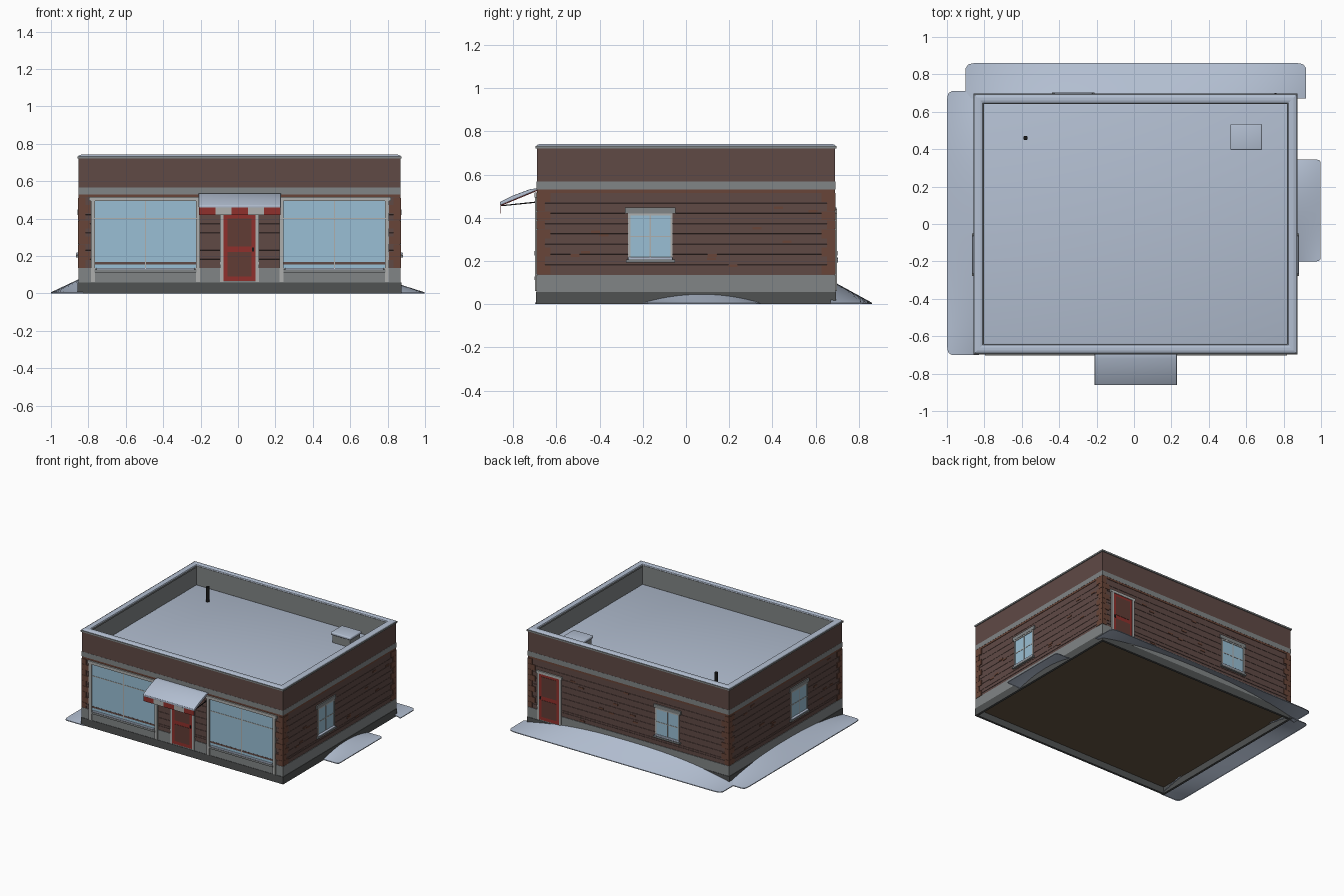
import bpy, bmesh, math, random
from mathutils import Matrix, Vector

if "Cube" in bpy.data.objects:
    bpy.data.objects.remove(bpy.data.objects["Cube"])

random.seed(4)
CX, HX, HY = 0.008, 0.858, 0.688      # wall rectangle: centre x and half sizes


def material(name, r, g, b):
    m = bpy.data.materials.new(name)
    m.diffuse_color = (r, g, b, 1)
    m.use_nodes = True
    m.node_tree.nodes["Principled BSDF"].inputs["Base Color"].default_value = m.diffuse_color
    return m


BRICK = material("brick", 0.115, 0.068, 0.06)
ACCENT = material("accent_brick", 0.14, 0.06, 0.04)
STONE = material("stone", 0.22, 0.235, 0.24)
DARK = material("dark_stone", 0.08, 0.085, 0.085)
TRIM = material("trim", 0.42, 0.43, 0.42)
GLASS = material("glass", 0.32, 0.52, 0.66)
RED = material("red_paint", 0.28, 0.03, 0.025)
PANEL = material("door_panel", 0.12, 0.045, 0.035)
SNOW = material("snow", 0.45, 0.52, 0.64)
FLOOR = material("floor", 0.13, 0.09, 0.055)
BLACK = material("black_metal", 0.01, 0.01, 0.01)


def finish(name, bm, mat, smooth=False, bevel=0):
    bmesh.ops.recalc_face_normals(bm, faces=bm.faces)
    me = bpy.data.meshes.new(name)
    bm.to_mesh(me)
    bm.free()
    ob = bpy.data.objects.new(name, me)
    bpy.context.collection.objects.link(ob)
    me.materials.append(mat)
    if bevel:
        mod = ob.modifiers.new("bevel", "BEVEL")
        mod.width, mod.segments = bevel, 3
    if smooth:
        me.shade_smooth()
    return ob


def boxes(name, mat, spans, bevel=0):
    """Axis-aligned boxes, each (x0, x1, y0, y1, z0, z1)."""
    bm = bmesh.new()
    for x0, x1, y0, y1, z0, z1 in spans:
        m = Matrix.Translation(((x0 + x1) / 2, (y0 + y1) / 2, (z0 + z1) / 2))
        m = m @ Matrix.Diagonal((x1 - x0, y1 - y0, z1 - z0, 1))
        bmesh.ops.create_cube(bm, size=1, matrix=m)
    return finish(name, bm, mat, bool(bevel), bevel)


def on_wall(side, u0, u1, z0, z1, d0, d1):
    """Box on a wall: u along it, d outward from it."""
    if side == "front":
        return (u0, u1, -HY - d1, -HY - d0, z0, z1)
    if side == "back":
        return (u0, u1, HY + d0, HY + d1, z0, z1)
    if side == "right":
        return (CX + HX + d0, CX + HX + d1, u0, u1, z0, z1)
    return (CX - HX - d1, CX - HX - d0, u0, u1, z0, z1)


def ring(name, mat, profile, smooth=False):
    """Sweep a closed (outward offset, z) profile around the building."""
    bm = bmesh.new()
    loops = [[bm.verts.new((CX + sx * (HX + o), sy * (HY + o), z)) for o, z in profile]
             for sx, sy in ((-1, -1), (1, -1), (1, 1), (-1, 1))]
    n = len(profile)
    for i in range(4):
        a, b = loops[i], loops[(i + 1) % 4]
        for j in range(n):
            bm.faces.new((a[j], b[j], b[(j + 1) % n], a[(j + 1) % n]))
    return finish(name, bm, mat, smooth)


def band(name, mat, d0, d1, z0, z1):
    return ring(name, mat, [(d0, z0), (d1, z0), (d1, z1), (d0, z1)])


# Walls in layers, from the ground up; the floor sits on top of the foundation
boxes("floor_slab", FLOOR, [(CX - HX, CX + HX, -HY, HY, 0.05, 0.06)])
band("foundation", DARK, -0.01, 0.007, 0, 0.057)
band("plinth", STONE, -0.02, 0.004, 0.057, 0.135)
courses = [(-0.02, 0.135), (0, 0.135)]
for k in range(1, 8):
    z = 0.135 + k * 0.0475
    courses += [(0, z - 0.001), (-0.002, z), (0, z + 0.001)]
ring("brick_wall", BRICK, courses + [(0, 0.515), (-0.02, 0.515)])
band("top_brick_course", ACCENT, -0.02, 0.003, 0.515, 0.53)
band("base_brick_course", BRICK, -0.02, 0.003, 0.155, 0.168)
band("stone_band", STONE, -0.02, 0.004, 0.53, 0.567)
band("parapet_brick", BRICK, -0.02, 0.003, 0.567, 0.72)
band("parapet_lining", STONE, -0.04, -0.02, 0.54, 0.72)
band("parapet_cap", STONE, -0.047, 0.009, 0.72, 0.732)
ring("parapet_snow", SNOW, [(-0.044, 0.732), (0.005, 0.732), (0, 0.738), (-0.012, 0.742),
                            (-0.028, 0.742), (-0.04, 0.738)])

# Roof and rooftop parts
boxes("roof_snow", SNOW, [(CX - HX + 0.038, CX + HX - 0.038, -HY + 0.038, HY - 0.038, 0.55, 0.585)], 0.012)
boxes("roof_unit", STONE, [(0.525, 0.675, 0.405, 0.525, 0.57, 0.65)])
boxes("roof_unit_snow", SNOW, [(0.515, 0.685, 0.395, 0.535, 0.645, 0.668)], 0.008)
bm = bmesh.new()
bmesh.ops.create_cone(bm, cap_ends=True, segments=16, radius1=0.012, radius2=0.012, depth=0.125,
                      matrix=Matrix.Translation((-0.58, 0.46, 0.638)))
finish("vent_pipe", bm, BLACK)

# Corner quoins, alternating long and short
quoins = []
for sx in (-1, 1):
    for sy in (-1, 1):
        for k in range(9):
            lx, ly = (0.065, 0.04) if k % 2 else (0.04, 0.065)
            xe, ye = CX + sx * (HX + 0.005), sy * (HY + 0.005)
            xs, ys = sorted((xe, xe - sx * lx)), sorted((ye, ye - sy * ly))
            z = 0.137 + k * 0.042
            quoins.append((*xs, *ys, z, z + 0.041))
boxes("corner_quoins", ACCENT, quoins)

# Scattered raised bricks, kept clear of doors and windows
openings = {"front": [(-0.83, 0.85)], "back": [(-0.46, -0.19), (0.56, 0.81)],
            "left": [(-0.3, -0.03)], "right": [(-0.3, -0.03)]}
bricks = []
for side, gaps in openings.items():
    for k in range(16):
        u = random.uniform(-0.6, 0.57)
        z = 0.14 + 0.0158 * random.randrange(0, 23)
        if not any(a - 0.05 < u < b for a, b in gaps):
            bricks.append(on_wall(side, u, u + 0.042, z, z + 0.012, -0.01, 0.003))
boxes("raised_bricks", ACCENT, bricks)


def small_window(side, u0, u1):
    z0, z1, t, um = 0.205, 0.42, 0.01, (u0 + u1) / 2
    w = lambda *a: on_wall(side, *a)
    boxes(side + "_window_glass", GLASS, [w(u0, u1, z0, z1, -0.01, 0.002)])
    boxes(side + "_window_frame", TRIM, [
        w(u0, u0 + t, z0, z1, 0, 0.006), w(u1 - t, u1, z0, z1, 0, 0.006),
        w(u0 + t, u1 - t, z0, z0 + t, 0, 0.006), w(u0 + t, u1 - t, z1 - t, z1, 0, 0.006),
        w(um - 0.003, um + 0.003, z0, z1, 0, 0.005), w(u0, u1, 0.31, 0.316, 0, 0.004)])
    boxes(side + "_window_lintel", STONE, [w(u0 - 0.014, u1 + 0.014, z1, 0.448, -0.01, 0.008)])
    boxes(side + "_window_sill", STONE, [w(u0 - 0.01, u1 + 0.01, 0.193, 0.206, -0.01, 0.016)])
    boxes(side + "_sill_snow", SNOW, [w(u0, u1, 0.205, 0.218, 0, 0.015)], 0.005)


small_window("right", -0.268, -0.062)
small_window("left", -0.268, -0.062)
small_window("back", -0.428, -0.222)


def shop_window(name, u0, u1):
    w = lambda *a: on_wall("front", *a)
    um = (u0 + u1) / 2
    boxes(name + "_glass", GLASS, [w(u0, u1, 0.13, 0.495, -0.01, 0.002)])
    boxes(name + "_posts", TRIM, [w(u, u + 0.022, 0.06, 0.495, -0.01, 0.012) for u in (u0, u1 - 0.022)])
    boxes(name + "_header", TRIM, [w(u0 - 0.01, u1 + 0.01, 0.493, 0.516, -0.01, 0.014)])
    boxes(name + "_mullions", TRIM, [w(um - 0.003, um + 0.003, 0.13, 0.495, 0, 0.005),
                                     w(u0, u1, 0.398, 0.404, 0, 0.004)])
    boxes(name + "_sill", STONE, [w(u0 + 0.02, u1 - 0.02, 0.112, 0.127, 0, 0.013)])
    boxes(name + "_sill_snow", SNOW, [w(u0 + 0.03, u1 - 0.03, 0.125, 0.137, 0, 0.012)], 0.005)


shop_window("left_shop_window", -0.787, -0.202)
shop_window("right_shop_window", 0.222, 0.808)


def door(side, u0, u1, frame_top):
    w = lambda *a: on_wall(side, *a)
    boxes(side + "_door", RED, [w(u0, u1, 0.065, 0.42, -0.01, 0.007)])
    boxes(side + "_door_panels", PANEL, [w(u0 + 0.022, u1 - 0.022, 0.09, 0.22, 0, 0.009),
                                         w(u0 + 0.022, u1 - 0.022, 0.25, 0.4, 0, 0.009)])
    boxes(side + "_door_frame", TRIM, [
        w(u0 - 0.018, u0, 0.06, 0.42, -0.01, 0.01), w(u1, u1 + 0.018, 0.06, 0.42, -0.01, 0.01),
        w(u0 - 0.025, u1 + 0.025, 0.42, frame_top, -0.01, 0.011)])
    boxes(side + "_door_handle", BLACK, [w(u1 - 0.018, u1 - 0.008, 0.225, 0.245, 0, 0.013)])


door("front", -0.077, 0.094, 0.455)
door("back", 0.6, 0.77, 0.44)


# Awning: striped cloth, snow blanket and support rods
def prism(name, mat, x0, x1, profile, bevel=0):
    bm = bmesh.new()
    face = bm.faces.new([bm.verts.new((x0, y, z)) for y, z in profile])
    out = bmesh.ops.extrude_face_region(bm, geom=[face])["geom"]
    bmesh.ops.translate(bm, vec=(x1 - x0, 0, 0),
                        verts=[v for v in out if isinstance(v, bmesh.types.BMVert)])
    return finish(name, bm, mat, bool(bevel), bevel)


for k in range(5):
    x = -0.208 + k * 0.087
    prism("awning_stripe", TRIM if k % 2 else RED, x, x + 0.087,
          [(-0.685, 0.526), (-0.856, 0.455), (-0.856, 0.42), (-0.86, 0.42), (-0.86, 0.459), (-0.685, 0.531)])
prism("awning_snow", SNOW, -0.21, 0.229,
      [(-0.685, 0.53), (-0.862, 0.457), (-0.862, 0.472), (-0.80, 0.503), (-0.72, 0.533), (-0.685, 0.536)], 0.005)
for x in (-0.2, 0.215):
    prism("awning_rod", BLACK, x, x + 0.005,
          [(-0.685, 0.470), (-0.855, 0.453), (-0.855, 0.458), (-0.685, 0.476)])


# Snow drifts banked against the walls, open underneath
def drift(name, start, along, out, height, power):
    bm = bmesh.new()
    start, along, out = Vector(start), Vector(along), Vector(out)
    n, m = 40, 8
    top = []
    for i in range(n + 1):
        a = -1 + 2 * i / n
        a = math.copysign(1 - (1 - abs(a)) ** 1.4, a)
        reach = 0.85 + 0.15 * (1 - abs(a) ** 40) ** 0.5
        h = height * (1 - abs(a) ** power)
        top.append([bm.verts.new(start + along * (a + 1) / 2 + out * reach * j / m
                                 + Vector((0, 0, 0.006 + h * (1 - j / m)))) for j in range(m + 1)])
    for i in range(n):
        for j in range(m):
            bm.faces.new((top[i][j], top[i + 1][j], top[i + 1][j + 1], top[i][j + 1]))
    # thin skirt down to the ground
    rim = bmesh.ops.extrude_edge_only(bm, edges=[e for e in bm.edges if e.is_boundary])["geom"]
    for v in (g for g in rim if isinstance(g, bmesh.types.BMVert)):
        v.co.z = max(0, v.co.z - 0.006)
    ob = finish(name, bm, SNOW)
    bpy.context.view_layer.objects.active = ob
    ob.select_set(True)
    bpy.ops.object.shade_smooth_by_angle(angle=math.radians(40))
    ob.select_set(False)


drift("back_drift", (-0.9, 0.67, 0), (1.82, 0, 0), (0, 0.192, 0), 0.105, 2.4)
drift("left_drift", (-0.83, -0.7, 0), (0, 1.41, 0), (-0.17, 0, 0), 0.08, 2.4)
drift("right_drift", (0.855, -0.2, 0), (0, 0.545, 0), (0.143, 0, 0), 0.045, 2)
